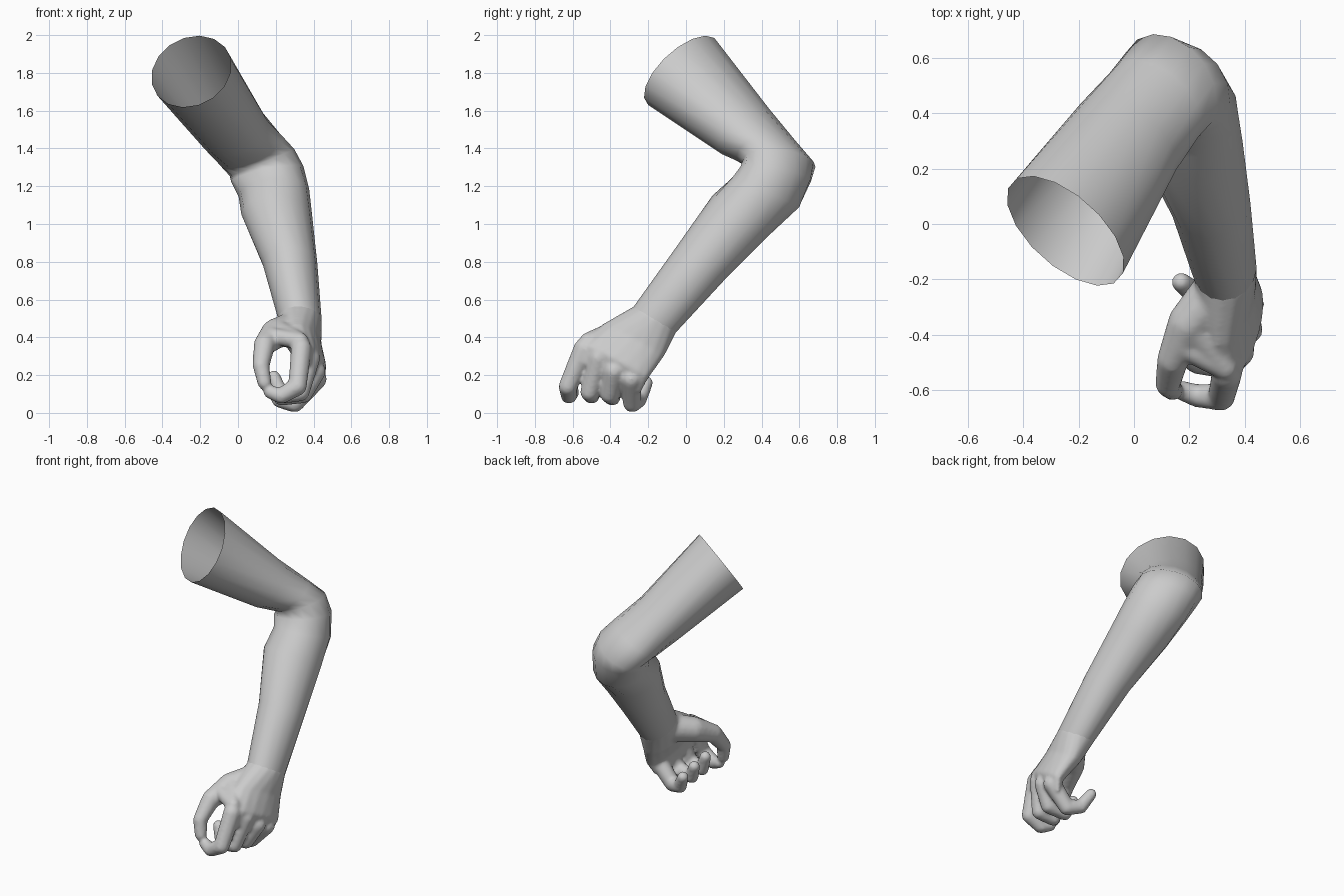
import bpy, bmesh
from math import sin, cos, pi
from mathutils import Vector

if "Cube" in bpy.data.objects:
    bpy.data.objects.remove(bpy.data.objects["Cube"])

SIDES = 16


def add_loft(bm, rings, cap=False):
    """Skin elliptical rings: (inner point, outer point, side direction, side radius)."""
    loops = []
    for p, q, side, ra in rings:
        p, q = Vector(p), Vector(q)
        c, b, a = (p + q) / 2, (q - p) / 2, Vector(side).normalized() * ra
        loops.append([bm.verts.new(c + a * cos(2 * pi * i / SIDES) + b * sin(2 * pi * i / SIDES))
                      for i in range(SIDES)])
    for lo, hi in zip(loops, loops[1:]):
        for i in range(SIDES):
            j = (i + 1) % SIDES
            bm.faces.new((lo[i], lo[j], hi[j], hi[i]))
    if cap:
        bm.faces.new(loops[0])
        bm.faces.new(loops[-1])


def add_digit(bm, joints):
    """Chain of tapered capsules through joints (x, y, z, radius)."""
    for start, end in zip(joints, joints[1:]):
        verts = []
        for x, y, z, r in (start, end):
            for k in range(1, 8):
                t = pi * k / 8
                for i in range(12):
                    f = 2 * pi * i / 12
                    verts.append(bm.verts.new((x + r * sin(t) * cos(f),
                                               y + r * sin(t) * sin(f), z + r * cos(t))))
        bmesh.ops.convex_hull(bm, input=verts)
        inner = [v for v in verts if v.is_valid and not v.link_faces]
        bmesh.ops.delete(bm, geom=inner, context='VERTS')


def finish(bm, name):
    bmesh.ops.recalc_face_normals(bm, faces=bm.faces[:])
    for f in bm.faces:
        f.smooth = True
    me = bpy.data.meshes.new(name)
    bm.to_mesh(me)
    bm.free()
    ob = bpy.data.objects.new(name, me)
    bpy.context.collection.objects.link(ob)
    return ob


# Upper arm, bent elbow and forearm: one open tube
S = (0.877, -0.318, 0.366)
T = (0.209, -0.093, 0.066)
X = (1, 0, 0)
wrist = ((.32, -.275, .565), (.335, -.05, .43), X, .115)
bm = bmesh.new()
add_loft(bm, [
    ((-.21, -.20, 1.63), (-.285, .15, 1.985), T, .238),
    ((.005, .19, 1.37), (-.045, .44, 1.61), T, .20),
    ((.08, .28, 1.33), (.065, .58, 1.44), S, .195),
    ((.12, .315, 1.32), (.135, .675, 1.33), S, .195),
    ((.14, .29, 1.29), (.17, .66, 1.24), (.93, -.2, .2), .20),
    ((.18, .24, 1.24), (.20, .60, 1.09), (.97, -.15, .1), .19),
    ((.20, .14, 1.15), (.21, .45, .95), X, .187),
    ((.27, -.05, .88), (.28, .20, .70), X, .145),
    wrist,
    ((.335, -.33, .48), (.345, -.12, .35), X, .078),
])
finish(bm, "arm")

# Hand: palm, four curled fingers and thumb, fused by a voxel remesh
bm = bmesh.new()
add_loft(bm, [
    ((.31, -.21, .60), (.325, -.03, .49), X, .10),
    wrist,
    ((.30, -.44, .47), (.38, -.115, .30), (.97, -.1, .15), .095),
    ((.335, -.56, .37), (.43, -.20, .18), (.97, -.1, .2), .074),
    ((.335, -.605, .28), (.405, -.24, .10), (.97, -.1, .3), .050),
], cap=True)

fingers = [  # knuckle, middle joint, end joint, tip
    [(.335, -.54, .34), (.315, -.625, .14), (.23, -.62, .09), (.17, -.60, .11)],
    [(.38, -.46, .29), (.33, -.51, .11), (.23, -.50, .09), (.19, -.48, .19)],
    [(.41, -.38, .22), (.345, -.405, .10), (.23, -.39, .08), (.19, -.36, .17)],
    [(.415, -.29, .18), (.30, -.285, .052), (.22, -.25, .07), (.17, -.21, .16)],
]
for joints in fingers:
    add_digit(bm, [(*p, r) for p, r in zip(joints, (.056, .050, .043, .036))])

add_digit(bm, [(.30, -.24, .45, .09), (.20, -.36, .42, .08), (.14, -.49, .36, .058),
               (.122, -.58, .25, .045), (.14, -.60, .16, .038)])

# Web of skin between thumb and first finger
for thumb_end in ((.21, -.36, .43, .065), (.17, -.44, .41, .045)):
    add_digit(bm, [thumb_end, (.33, -.52, .38, .045)])

hand = finish(bm, "hand")
rem = hand.modifiers.new("fuse", 'REMESH')
rem.mode = 'VOXEL'
rem.voxel_size = 0.01
rem.use_smooth_shade = True
smo = hand.modifiers.new("soften", 'SMOOTH')
smo.factor = 0.5
smo.iterations = 8
